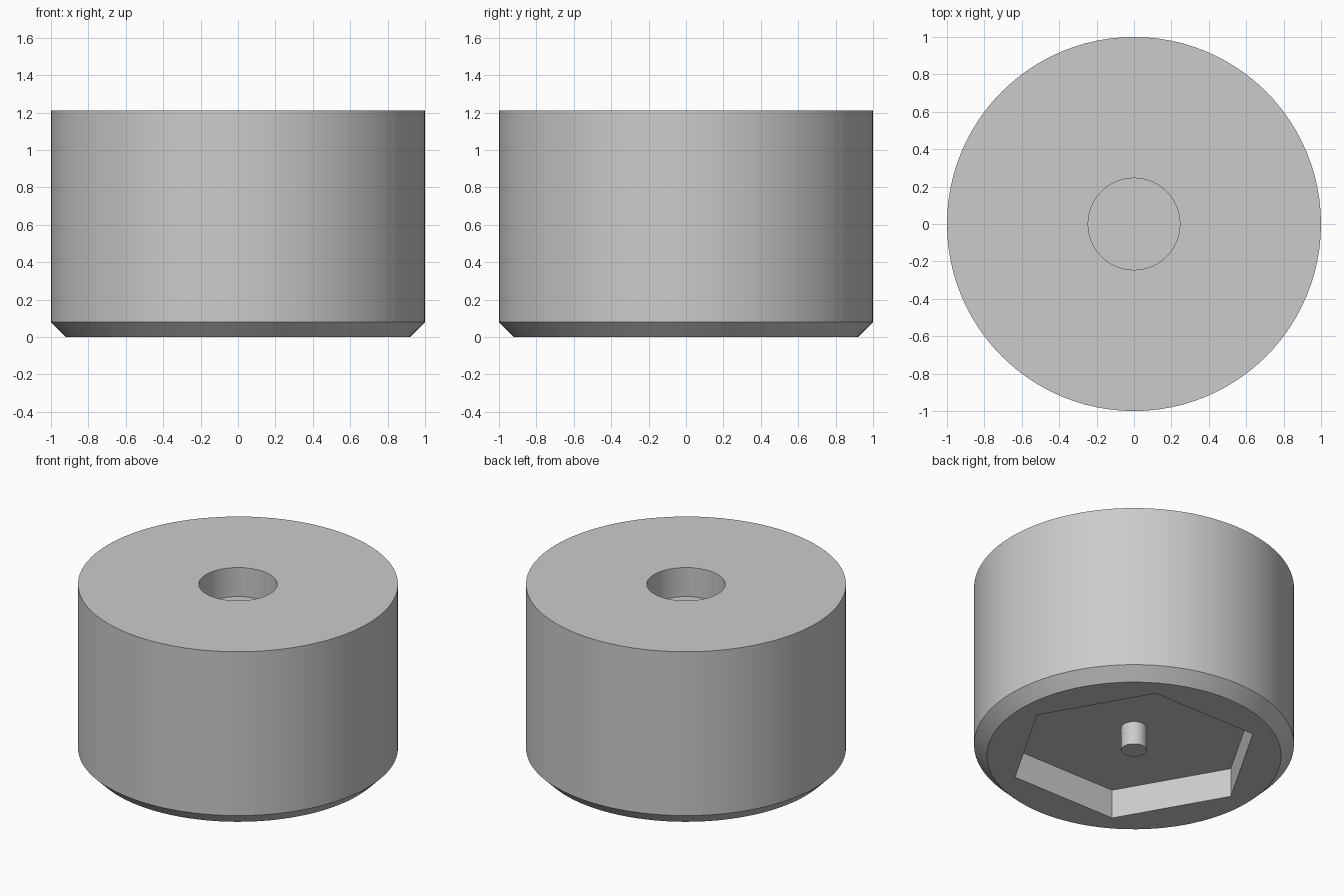
import bpy, bmesh
from math import sin, cos, pi, radians

cube = bpy.data.objects.get("Cube")
if cube:
    bpy.data.objects.remove(cube, do_unlink=True)

SEGMENTS = 96
HEX_RADIUS = 0.79

grey = bpy.data.materials.new("plain grey")
grey.use_nodes = True
grey.diffuse_color = (0.6, 0.6, 0.6, 1)
grey.node_tree.nodes["Principled BSDF"].inputs["Base Color"].default_value = grey.diffuse_color


def circle(radius):
    return lambda angle: radius


def hexagon(radius):
    # Corners point along +x and -x
    return lambda angle: radius * cos(pi / 6) / cos(angle % (pi / 3) - pi / 6)


def stacked_rings(name, rings):
    """Join outlines, each a (radius function, height), and cap both ends."""
    bm = bmesh.new()
    loops = []
    for outline, z in rings:
        angles = [2 * pi * i / SEGMENTS for i in range(SEGMENTS)]
        loops.append([bm.verts.new((outline(a) * cos(a), outline(a) * sin(a), z))
                      for a in angles])
    for low, high in zip(loops, loops[1:]):
        for i in range(SEGMENTS):
            j = (i + 1) % SEGMENTS
            bm.faces.new((low[i], low[j], high[j], high[i]))
    bm.faces.new(loops[0][::-1])
    bm.faces.new(loops[-1])
    bmesh.ops.recalc_face_normals(bm, faces=bm.faces)
    mesh = bpy.data.meshes.new(name)
    bm.to_mesh(mesh)
    bm.free()
    mesh.materials.append(grey)
    obj = bpy.data.objects.new(name, mesh)
    bpy.context.collection.objects.link(obj)
    bpy.ops.object.select_all(action="DESELECT")
    obj.select_set(True)
    bpy.context.view_layer.objects.active = obj
    bpy.ops.object.shade_smooth_by_angle(angle=radians(30))


# Round body: hexagonal pocket below, chamfered foot, round pocket on top
stacked_rings("body", [
    (hexagon(HEX_RADIUS), 0.2),
    (hexagon(HEX_RADIUS), 0),
    (circle(0.92), 0),
    (circle(1), 0.08),
    (circle(1), 1.21),
    (circle(0.245), 1.21),
    (circle(0.245), 1.01),
])

# Short pin hanging from the pocket's ceiling
stacked_rings("centre_pin", [(circle(0.08), 0.04), (circle(0.08), 0.2)])
